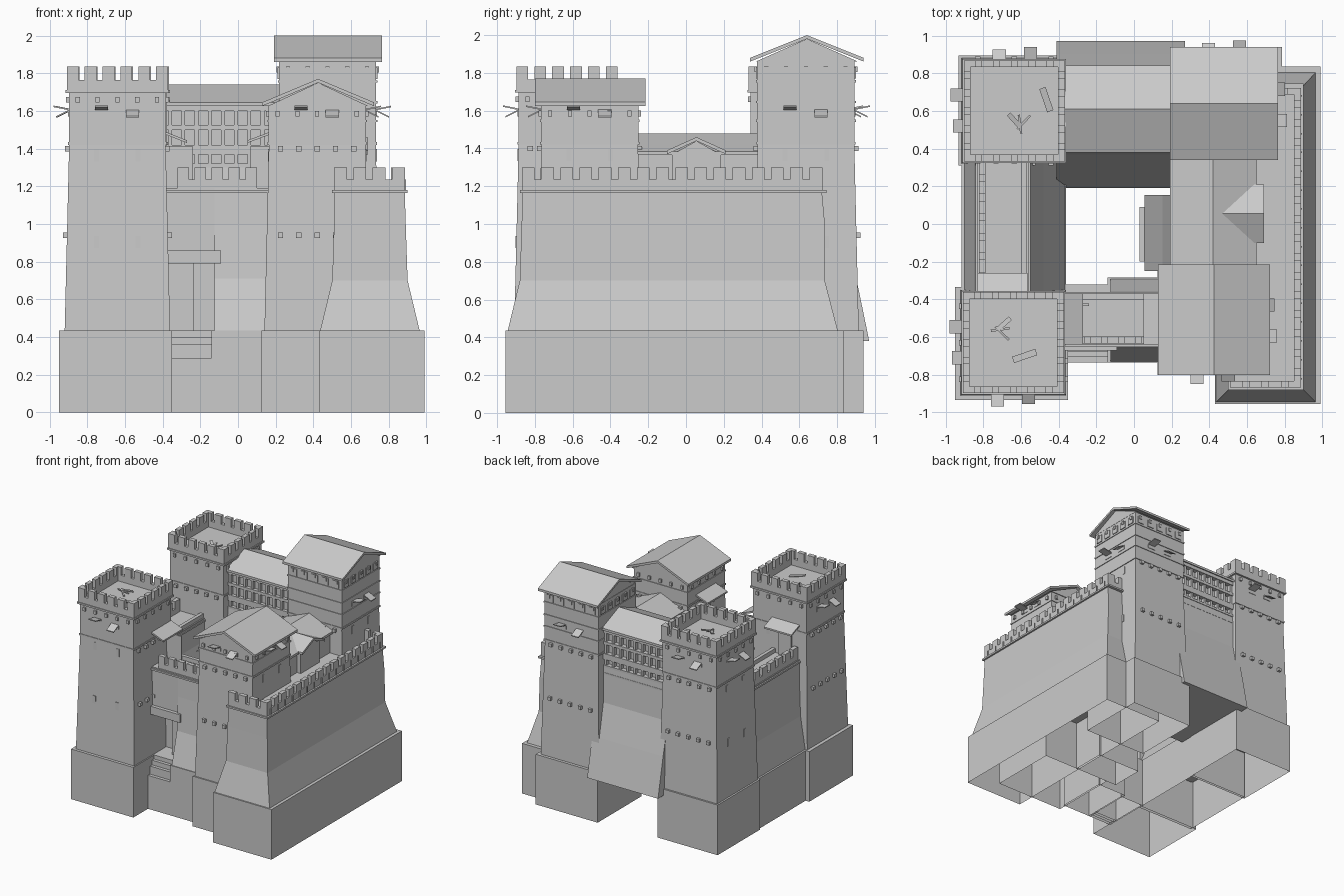
import bpy, bmesh, math, random

if "Cube" in bpy.data.objects:
    bpy.data.objects.remove(bpy.data.objects["Cube"])
random.seed(4)


class Part:
    """Collects simple solids into one named mesh object."""
    def __init__(self, name):
        self.name, self.bm = name, bmesh.new()

    def loft(self, rings, bottom=True):
        rows = [[self.bm.verts.new(p) for p in r] for r in rings]
        n = len(rows[0])
        for a, b in zip(rows, rows[1:]):
            for i in range(n):
                self.bm.faces.new((a[i], a[(i + 1) % n], b[(i + 1) % n], b[i]))
        self.bm.faces.new(rows[-1])
        if bottom:
            self.bm.faces.new(rows[0])
        return self

    def stack(self, levels, bottom=True):
        """Rectangular sections given as (z, x0, x1, y0, y1)."""
        return self.loft([[(x0, y0, z), (x1, y0, z), (x1, y1, z), (x0, y1, z)]
                          for z, x0, x1, y0, y1 in levels], bottom)

    def box(self, x0, x1, y0, y1, z0, z1, bottom=True):
        return self.stack([(z0, x0, x1, y0, y1), (z1, x0, x1, y0, y1)], bottom)

    def slab(self, quad, t):
        return self.loft([quad, [(x, y, z + t) for x, y, z in quad]])

    def prism(self, profile, axis, a, b):
        def at(p, s):
            return (s, p[0], p[1]) if axis == 'x' else (p[0], s, p[1])
        return self.loft([[at(p, a) for p in profile], [at(p, b) for p in profile]])

    def gable(self, axis, c, h, a, b, ze, zr, t=0.02, inset=0.03):
        self.prism([(c - h, ze), (c, zr), (c + h, ze), (c + h, ze - t), (c, zr - t), (c - h, ze - t)], axis, a, b)
        k = h - inset
        return self.prism([(c - k, ze - t), (c + k, ze - t), (c, zr - t)], axis, a + inset, b - inset)

    def battlement(self, axis, fixed, a, b, n, z0, z1, z2, t=0.036, fill=0.66):
        """Parapet along an axis, with n merlons on it."""
        pitch = (b - a) / (n - 1 + fill)
        spans = [(a, b, z0, z1)] + [(a + i * pitch, a + (i + fill) * pitch, z1, z2) for i in range(n)]
        for s, e, lo, hi in spans:
            if axis == 'x':
                self.box(s, e, fixed - t / 2, fixed + t / 2, lo, hi)
            else:
                self.box(fixed - t / 2, fixed + t / 2, s, e, lo, hi)
        return self

    def done(self):
        bmesh.ops.recalc_face_normals(self.bm, faces=self.bm.faces)
        me = bpy.data.meshes.new(self.name)
        self.bm.to_mesh(me)
        self.bm.free()
        bpy.context.collection.objects.link(bpy.data.objects.new(self.name, me))


def on_face(cx, cy, side, n, u, z):
    """Point n out from a tower centre and u along the face; side counts quarter turns from +x."""
    c, s = round(math.cos(side * math.pi / 2)), round(math.sin(side * math.pi / 2))
    return (cx + c * n - s * u, cy + s * n + c * u, z)


def tower(name, cx, cy, peg_sides, shutter_sides, top):
    def half(z):
        return 0.28 - 0.025 * (z - 0.43)

    def sq(z, h):
        return (z, cx - h, cx + h, cy - h, cy + h)

    def stud(part, side, u, z, w, hgt, n0, n1):
        q = [on_face(cx, cy, side, n, v, z - hgt / 2)
             for n, v in ((n0, u - w / 2), (n1, u - w / 2), (n1, u + w / 2), (n0, u + w / 2))]
        part.slab(q, hgt)

    # tapered shaft and upper storey
    Part(name + "_shaft").stack([sq(0.42, 0.28), sq(1.42, 0.256), sq(1.42, 0.263), sq(1.435, 0.263),
                                 sq(1.435, 0.258), sq(top, 0.258)]).done()
    # beam ends and slit windows
    pegs, slits = Part(name + "_beam_ends"), Part(name + "_slit_windows")
    for side in range(4):
        for z in (0.94, 1.40):
            if side in peg_sides:
                for i in range(-2, 3):
                    stud(pegs, side, i * 0.097, z, 0.028, 0.028, 0.2, half(z) + 0.022)
            else:
                for u in (-0.11, 0.11):
                    stud(slits, side, u, z - 0.035, 0.026, 0.065, 0.2, half(z) + 0.006)
        for i in range(-2, 3):
            stud(pegs, side, i * 0.105, top - 0.04, 0.022, 0.03, 0.2, 0.272)
    pegs.done()
    slits.done()
    # hinged shutters: one propped up, one hanging
    sh = Part(name + "_shutters")
    for side in shutter_sides:
        for u, reach, dz in ((-0.085, 0.08, 0.018), (0.08, 0.068, -0.038)):
            sh.slab([on_face(cx, cy, side, n, u + v, z) for n, v, z in (
                (0.25, -0.035, 1.602), (0.258 + reach, -0.035, 1.602 + dz),
                (0.258 + reach, 0.035, 1.602 + dz), (0.25, 0.035, 1.602))], 0.008)
            stud(sh, side, u, 1.585, 0.075, 0.03, 0.2, 0.262)
    sh.done()


def battlement_top(name, cx, cy, flip):
    p = Part(name + "_battlements")
    p.box(cx - .275, cx + .275, cy - .275, cy + .275, 1.695, 1.71)
    for s in (-1, 1):
        p.battlement('x', cy + s * .25, cx - .268, cx + .268, 6, 1.71, 1.765, 1.835)
        p.battlement('y', cx + s * .25, cy - .268, cy + .268, 6, 1.71, 1.765, 1.835)
    p.done()
    # fallen planks on the floor
    d = Part(name + "_loose_planks")
    for u, v, ang, ln, w in ((0.17, 0.06, 1.9, .13, .035), (0.03, -0.07, 1.7, .10, .012),
                             (0.05, -0.06, 0.8, .10, .012), (0.0, -0.05, 2.3, .09, .025)):
        if flip:
            u, v, ang = v, -u + .1, ang + math.pi / 2
        c, s = math.cos(ang), math.sin(ang)
        d.slab([(cx + u + c * a - s * b, cy + v + s * a + c * b, 1.712 + (0.02 if a > 0 else 0))
                for a, b in ((-ln / 2, -w / 2), (ln / 2, -w / 2), (ln / 2, w / 2), (-ln / 2, w / 2))], 0.008)
    d.done()


# open-bottomed rock footings
f = Part("footings")
for b in ((-.95, -.35, -.935, -.335), (-.93, -.355, .31, .895), (.125, .78, -.80, -.20), (.19, .785, .34, .94),
          (.43, .99, -.955, .835), (-.14, .14, -.735, -.285), (-.915, -.36, -.36, .33), (.03, .45, -.20, .09)):
    f.box(*b, 0, 0.435, bottom=False)
f.done()

# four corner towers
tower("front_left_tower", -0.64, -0.63, (0, 2), (2, 3), 1.70)
tower("back_left_tower", -0.635, 0.60, (1, 3), (1, 2), 1.70)
tower("front_right_tower", 0.42, -0.51, (1, 3), (0, 3), 1.625)
tower("back_right_tower", 0.475, 0.635, (1, 3), (0, 1), 1.86)
battlement_top("front_left_tower", -0.64, -0.63, True)
battlement_top("back_left_tower", -0.635, 0.60, False)

# tower roofs
Part("front_right_roof").gable('y', 0.425, 0.298, -0.80, -0.215, 1.645, 1.77).done()
Part("back_right_roof").gable('x', 0.64, 0.30, 0.19, 0.765, 1.88, 2.0).done()

# plank bands and top-storey openings on the roofed towers
b = Part("tower_bands")
for cx, cy, levels in ((.42, -.51, (1.54,)), (.475, .635, (1.54, 1.64, 1.75))):
    for z in levels:
        b.box(cx - .264, cx + .264, cy - .264, cy + .264, z, z + .012)
for i in range(-2, 3):
    for s in (-1, 1):
        u = i * .1
        b.box(.475 + u - .03, .475 + u + .03, .635 + s * .259 - .006, .635 + s * .259 + .006, 1.77, 1.83)
        b.box(.475 + s * .259 - .006, .475 + s * .259 + .006, .635 + u - .03, .635 + u + .03, 1.77, 1.83)
b.done()

# great right wall with battered foot
Part("right_wall").stack([(.43, .435, .965, -.945, .805), (.70, .50, .90, -.88, .735), (1.0, .51, .89, -.87, .735),
                          (1.165, .51, .885, -.865, .72), (1.165, .50, .90, -.88, .745),
                          (1.18, .50, .90, -.88, .745), (1.18, .51, .885, -.865, .72), (1.19, .51, .885, -.865, .72)]).done()
p = Part("right_wall_battlements")
p.battlement('y', .867, -.868, .72, 16, 1.18, 1.235, 1.30)
p.battlement('x', -.85, .51, .885, 4, 1.18, 1.235, 1.30)
p.battlement('x', .705, .70, .885, 2, 1.18, 1.235, 1.30)
for i in range(16):
    y = -.82 + i * .1
    p.box(.87, .892, y - .004, y + .004, 1.18, 1.235)
p.done()

# right hall with roof, dormer and inner buttress
Part("right_hall").box(.225, .62, -.30, .42, .43, 1.38).done()
Part("right_hall_roof").gable('y', .42, .23, -.28, .40, 1.385, 1.48).done()
Part("dormer").gable('x', .055, .155, .43, .69, 1.39, 1.46).box(.45, .655, -.075, .185, 1.18, 1.385).done()
Part("inner_buttress").stack([(.43, .055, .4, -.25, .155), (.72, .15, .4, -.25, .155),
                              (1.0, .2, .4, -.25, .155)]).done()

# front curtain wall: battered right part, gateway beside the left tower
Part("front_wall").stack([(.43, -.125, .2, -.73, -.29), (.71, -.125, .2, -.66, -.355), (1.0, -.125, .2, -.645, -.37),
                          (1.19, -.125, .2, -.64, -.37)]).done()
g = Part("gateway")
g.box(-.40, -.12, -.64, -.37, .86, 1.19)
g.box(-.38, -.09, -.67, -.37, .79, .86)
g.box(-.24, -.12, -.56, -.37, .43, .80)
g.box(-.38, -.23, -.47, -.44, .43, .80)
g.done()
s = Part("gate_steps")
for i, z in enumerate((.29, .36, .40, .435)):
    s.box(-.36, -.13, -.735 + i * .028, -.32, 0, z, bottom=False)
s.done()
p = Part("front_wall_battlements")
p.box(-.40, .2, -.652, -.36, 1.165, 1.18)
p.battlement('x', -.615, -.32, .10, 5, 1.18, 1.235, 1.30)
p.box(-.40, .2, -.40, -.37, 1.18, 1.225)
p.done()

# left curtain wall
Part("left_wall").stack([(.43, -.90, -.365, -.4, .4), (.71, -.85, -.48, -.4, .4), (1.0, -.835, -.55, -.4, .4),
                         (1.19, -.83, -.56, -.4, .4)]).done()
p = Part("left_wall_battlements")
p.box(-.842, -.55, -.4, .4, 1.165, 1.18)
p.battlement('y', -.805, -.36, .33, 7, 1.18, 1.235, 1.30)
p.box(-.60, -.57, -.4, .4, 1.18, 1.225)
p.done()

# lean-to canopies and open doors at the wall walks
c = Part("canopies")
c.slab([(-.385, -.64, 1.475), (-.27, -.64, 1.43), (-.27, -.37, 1.43), (-.385, -.37, 1.475)], .014)
c.slab([(.17, -.64, 1.475), (.05, -.64, 1.43), (.05, -.37, 1.43), (.17, -.37, 1.475)], .014)
c.slab([(-.83, -.375, 1.475), (-.565, -.375, 1.475), (-.565, -.26, 1.43), (-.83, -.26, 1.43)], .014)
c.done()
d = Part("walk_doors")
d.box(-.385, -.24, -.435, -.422, 1.19, 1.41)
d.box(.065, .17, -.435, -.422, 1.19, 1.41)
d.box(-.76, -.64, -.378, -.355, 1.19, 1.41)
d.done()

# back range: hanging battered wall, gallery and roof
Part("back_wall").prism([(.19, .38), (.29, .72), (.37, 1.0), (.40, 1.30), (.82, 1.30), (.835, 1.0), (.90, .72),
                         (.97, .38)], 'x', -.41, .27).done()
g = Part("back_gallery").box(-.41, .27, .43, .785, 1.30, 1.63)
for lo, hi in ((1.24, 1.255), (1.30, 1.32), (1.37, 1.42), (1.50, 1.525), (1.60, 1.63)):
    g.box(-.41, .27, .40, .825, lo, hi)
for i in range(9):
    x = -.36 + i * .07
    g.box(x - .01, x + .01, .405, .818, 1.30, 1.62)
g.done()
Part("back_roof").gable('x', .61, .23, -.40, .26, 1.645, 1.74).done()
